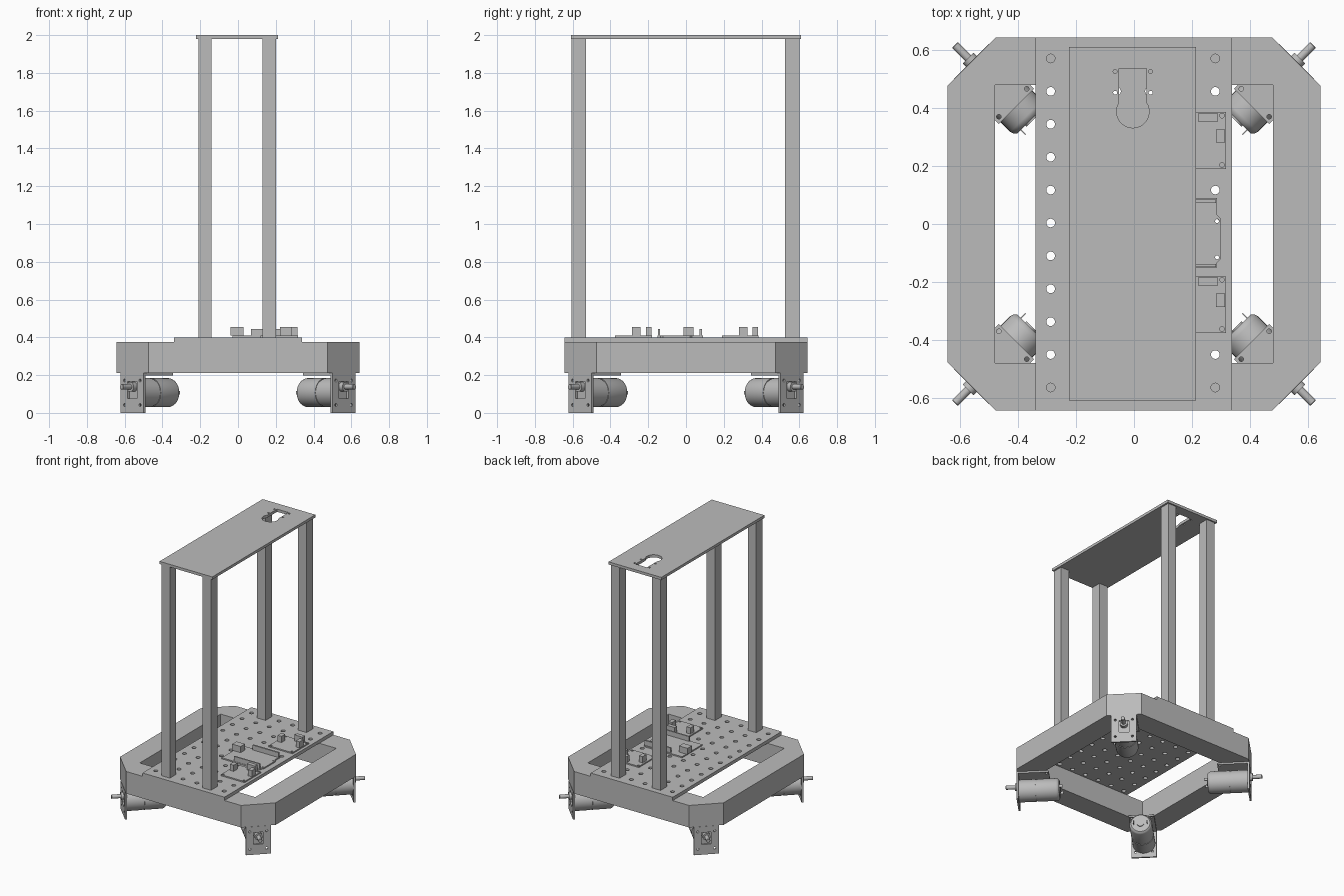
import bpy, bmesh
from math import pi, cos, sin, radians
from mathutils import Matrix, Vector

old = bpy.data.objects.get("Cube")
if old:
    bpy.data.objects.remove(old, do_unlink=True)

grey = bpy.data.materials.new("plain grey")
grey.use_nodes = True
colour = (0.5, 0.5, 0.5, 1)
grey.diffuse_color = colour
grey.node_tree.nodes["Principled BSDF"].inputs["Base Color"].default_value = colour


def add_mesh(name, bm, matrix=Matrix(), smooth=False):
    me = bpy.data.meshes.new(name)
    bm.to_mesh(me)
    bm.free()
    ob = bpy.data.objects.new(name, me)
    bpy.context.collection.objects.link(ob)
    me.materials.append(grey)
    ob.matrix_world = matrix
    if smooth:
        bpy.ops.object.select_all(action='DESELECT')
        ob.select_set(True)
        bpy.context.view_layer.objects.active = ob
        bpy.ops.object.shade_smooth_by_angle(angle=radians(35))
    return ob


def box(name, x, y, z, matrix=Matrix()):
    """Box from its (low, high) range on each axis."""
    bm = bmesh.new()
    bmesh.ops.create_cube(bm, size=1)
    for v in bm.verts:
        v.co = [sum(r) / 2 + c * (r[1] - r[0]) for r, c in zip((x, y, z), v.co)]
    return add_mesh(name, bm, matrix)


def rect(x0, x1, y0, y1):
    return [(x0, y0), (x1, y0), (x1, y1), (x0, y1)]


def circle(x, y, r, n=16):
    return [(x + r * cos(2 * pi * i / n), y + r * sin(2 * pi * i / n)) for i in range(n)]


def plate(name, loops, low, high, matrix=Matrix()):
    """Flat sheet: first loop is the outline, the others are holes."""
    cu = bpy.data.curves.new(name, 'CURVE')
    cu.dimensions, cu.fill_mode = '2D', 'BOTH'
    cu.extrude = (high - low) / 2
    for loop in loops:
        sp = cu.splines.new('POLY')
        sp.points.add(len(loop) - 1)
        for p, (x, y) in zip(sp.points, loop):
            p.co = (x, y, 0, 1)
        sp.use_cyclic_u = True
    tmp = bpy.data.objects.new(name, cu)
    bpy.context.collection.objects.link(tmp)
    dg = bpy.context.evaluated_depsgraph_get()
    me = bpy.data.meshes.new_from_object(tmp.evaluated_get(dg))
    bpy.data.objects.remove(tmp, do_unlink=True)
    bm = bmesh.new()
    bm.from_mesh(me)
    bpy.data.meshes.remove(me)
    bmesh.ops.remove_doubles(bm, verts=bm.verts, dist=1e-5)
    bmesh.ops.recalc_face_normals(bm, faces=bm.faces)
    bmesh.ops.translate(bm, verts=bm.verts, vec=(0, 0, (low + high) / 2))
    for f in bm.faces:
        f.smooth = False
        f.material_index = 0
    return add_mesh(name, bm, matrix)


def lathe(name, profile, matrix, steps=40):
    """Turn (radius, distance) points about the local x axis."""
    bm = bmesh.new()
    vs = [bm.verts.new((d, 0, r)) for r, d in profile]
    es = [bm.edges.new(pair) for pair in zip(vs, vs[1:])]
    bmesh.ops.spin(bm, geom=vs + es, cent=(0, 0, 0), axis=(1, 0, 0),
                   angle=2 * pi, steps=steps, use_duplicate=False)
    bmesh.ops.remove_doubles(bm, verts=bm.verts, dist=1e-5)
    bmesh.ops.recalc_face_normals(bm, faces=bm.faces)
    return add_mesh(name, bm, matrix, smooth=True)


# Octagonal base frame with a square opening
R, C, I = 0.643, 0.475, 0.478
octagon = [(R, -C), (R, C), (C, R), (-C, R), (-R, C), (-R, -C), (-C, -R), (C, -R)]
plate("base_frame", [octagon, rect(-I, I, -I, I)], 0.21, 0.375)

# Perforated deck
holes = [circle(-0.287 + 0.1134 * i, -0.563 + 0.1133 * j, 0.015)
         for i in range(6) for j in range(11)]
plate("deck", [rect(-0.34, 0.338, -R, R)] + holes, 0.375, 0.4)

# Four posts
for side, x in (("right", (-0.21, -0.14)), ("left", (0.13, 0.2))):
    for end, y in (("front", (-0.605, -0.53)), ("back", (0.525, 0.6))):
        box(f"post_{end}_{side}", x, y, (0.4, 1.98))

# Top shelf with keyhole and screw holes
kx, ky, kr = -0.004, 0.387, 0.056
a0 = pi - 0.57 * pi / 2 + 0.12
keyhole = [(kx + 0.047, 0.535), (kx - 0.047, 0.535)]
start, stop = pi - radians(33), 2 * pi + radians(33)
keyhole += [(kx + kr * cos(a), ky + kr * sin(a))
            for a in (start + (stop - start) * i / 24 for i in range(25))]
screws = [circle(kx + s * 0.061, y, 0.007, 10) for s in (-1, 1) for y in (0.452, 0.525)]
plate("top_shelf", [rect(-0.223, 0.213, -0.608, 0.61), keyhole] + screws, 1.98, 2.0)

# Corner motors: local x points outward, y along the bracket, z up
upright = Matrix(((0, 0, 1, 0), (1, 0, 0, 0), (0, 1, 0, 0), (0, 0, 0, 1)))
for k, corner in enumerate(("back_left", "back_right", "front_right", "front_left")):
    turn = Matrix.Rotation(radians(45 + 90 * k), 4, 'Z')
    # Bracket: upright face and top flange
    slot = rect(-0.034, 0.034, 0.075, 0.165)
    corners = [circle(s * 0.058, 0.107 + t * 0.065, 0.008, 12) for s in (-1, 1) for t in (-1, 1)]
    plate("bracket_face_" + corner, [rect(-0.086, 0.086, 0, 0.21), slot] + corners,
          0.78, 0.792, turn @ upright)
    pins = [circle(0.59, s * 0.068, 0.008, 12) for s in (-1, 1)]
    plate("bracket_flange_" + corner, [rect(0.573, 0.78, -0.086, 0.086)] + pins,
          0.198, 0.21, turn)
    # Gearbox, can, shaft boss and shaft
    axis = turn @ Matrix.Translation((0, 0, 0.107))
    lathe("motor_" + corner, [(0, 0.78), (0.077, 0.78), (0.077, 0.665), (0.074, 0.665),
          (0.074, 0.655), (0.077, 0.655), (0.077, 0.525), (0.073, 0.513), (0.064, 0.505),
          (0.025, 0.505), (0.025, 0.498), (0, 0.498)], axis)
    shaft = turn @ Matrix.Translation((0, 0, 0.138))
    lathe("shaft_" + corner, [(0, 0.78), (0.026, 0.78), (0.026, 0.808), (0.014, 0.808),
          (0.014, 0.87), (0.012, 0.872), (0, 0.872)], shaft, 24)
    for s in (-1, 1):
        box(f"terminal_{corner}_{'a' if s < 0 else 'b'}", (0.482, 0.506),
            (s * 0.046 - 0.002, s * 0.046 + 0.002), (-0.01, 0.01), axis)

# Two driver boards with connector blocks
for end, y in (("front", -0.375), ("back", 0.19)):
    pads = [circle(x, y + d, 0.008, 12) for x in (0.132, 0.303) for d in (0.013, 0.183)]
    plate("driver_board_" + end, [rect(0.12, 0.317, y, y + 0.195)] + pads, 0.4, 0.409)
    box("power_block_" + end, (0.222, 0.288), (y + 0.162, y + 0.192), (0.409, 0.455))
    for side, x in (("left", 0.283), ("right", 0.132)):
        box(f"output_block_{end}_{side}", (x, x + 0.031), (y + 0.09, y + 0.135), (0.409, 0.455))

# Controller board with headers and plugs
outline = [(-0.03, -0.15), (0.285, -0.15), (0.285, -0.135), (0.297, -0.122),
           (0.297, 0.02), (0.285, 0.032), (0.285, 0.09), (-0.03, 0.09)]
pads = [circle(0.286, y, 0.007, 12) for y in (-0.115, 0.01)]
plate("controller_board", [outline] + pads, 0.4, 0.409)
box("data_socket", (-0.04, 0.03), (-0.012, 0.04), (0.409, 0.455))
box("header_front", (0.07, 0.283), (-0.148, -0.138), (0.409, 0.445))
box("header_back", (0.07, 0.283), (0.072, 0.084), (0.409, 0.445))
